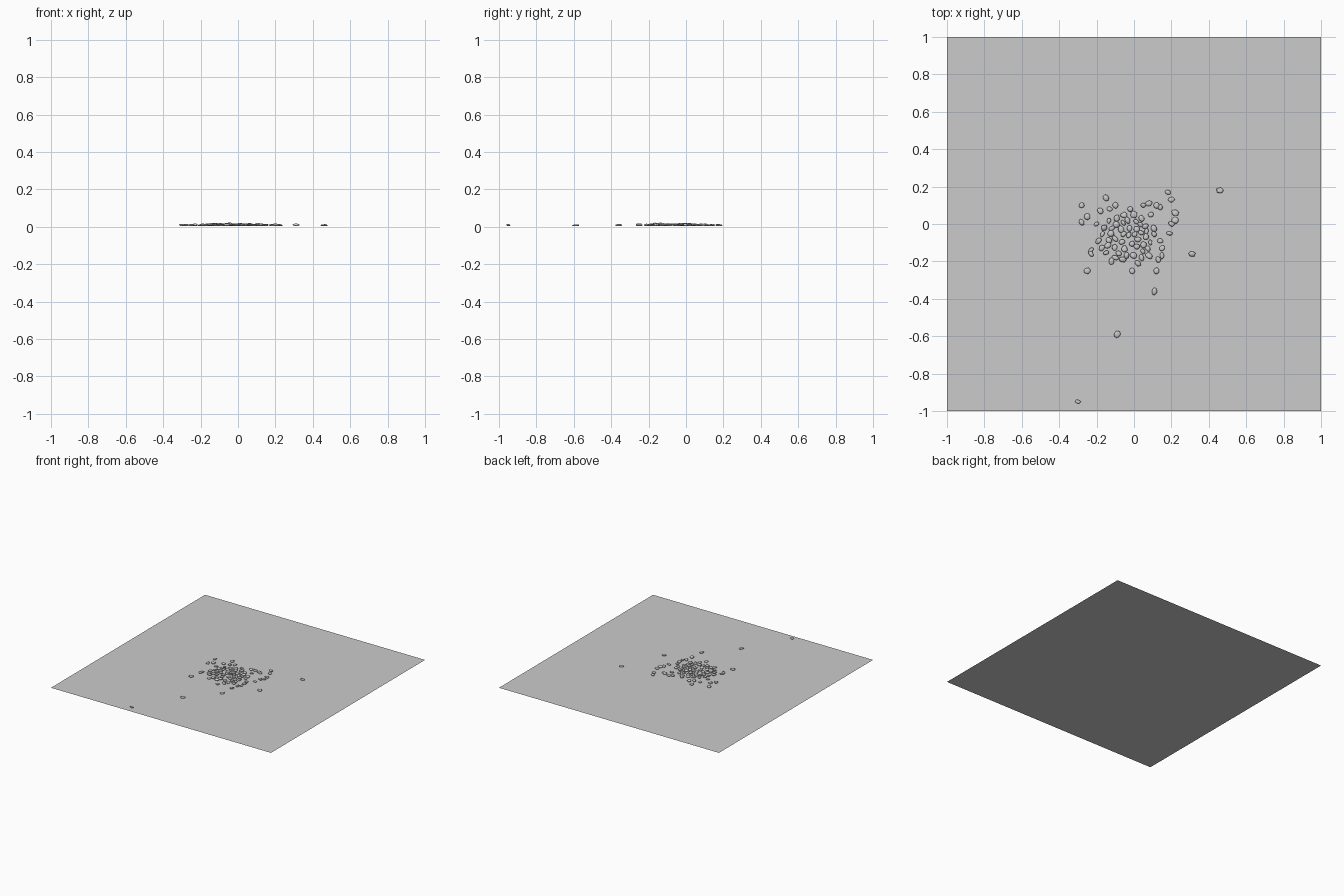
import bpy
import bmesh
import random
from math import pi, cos, sin
from mathutils import Vector, Matrix, noise

random.seed(7)

default_cube = bpy.data.objects.get("Cube")
if default_cube:
    bpy.data.objects.remove(default_cube, do_unlink=True)


def make_material(name, colour):
    material = bpy.data.materials.new(name)
    material.use_nodes = True
    material.diffuse_color = colour
    shader = material.node_tree.nodes["Principled BSDF"]
    shader.inputs["Base Color"].default_value = colour
    return material


def make_object(name, bm, material):
    mesh = bpy.data.meshes.new(name)
    bm.to_mesh(mesh)
    bm.free()
    mesh.materials.append(material)
    obj = bpy.data.objects.new(name, mesh)
    bpy.context.collection.objects.link(obj)
    return obj


def add_pebble(name, x, y, material, lift):
    """A flattened, slightly lumpy chip of stone lying on the ground."""
    bm = bmesh.new()
    bmesh.ops.create_icosphere(bm, subdivisions=2, radius=1)
    offset = Vector([random.uniform(-50, 50) for axis in "xyz"])
    for vert in bm.verts:
        vert.co *= 1 + 0.28 * noise.noise(vert.co * 1.1 + offset)
    length = random.uniform(0.015, 0.02)
    width = length * random.uniform(0.65, 0.95)
    height = random.uniform(0.005, 0.0075)
    turn = Matrix.Rotation(random.uniform(0, 2 * pi), 4, "Z")
    tilt = Matrix.Rotation(random.uniform(-0.2, 0.2), 4, "X")
    size = Matrix.Diagonal((length, width, height, 1))
    bmesh.ops.transform(bm, matrix=turn @ tilt @ size, verts=bm.verts)
    lowest = min(vert.co.z for vert in bm.verts)
    bmesh.ops.translate(bm, vec=(x, y, lift - lowest), verts=bm.verts)
    for face in bm.faces:
        face.smooth = True
    return make_object(name, bm, material)


ground_grey = make_material("ground grey", (0.6, 0.6, 0.6, 1))
stone_grey = make_material("stone grey", (0.6, 0.6, 0.6, 1))

# Flat square ground sheet
sheet = bmesh.new()
bmesh.ops.create_grid(sheet, x_segments=1, y_segments=1, size=1)
make_object("ground", sheet, ground_grey)

# Stray pebbles and the rim of the pile, in hundredths
placed = [
    (46, 18), (31, -16), (11, -36), (12, -25), (-9, -59), (-30, -95),
    (-25, -25), (-1, -25), (-28, 10), (-28, 1), (-25, 4), (18, 17),
    (-15, 14), (20, 13), (8, 11), (12, 10), (14, 9), (22, 6),
    (22, 2), (19, -5), (20, 0), (15, -17), (13, -19), (-23, -14),
    (-23, -16), (-12, -20), (-6, -19), (2, -21), (4, -18), (8, -17),
    (14, -9), (15, -13), (-18, 7), (-13, 8), (-10, 10), (-20, 0),
    (5, 10), (-2, 8), (0, 5), (4, 3), (9, 5), (-19, -9), (-16, -2),
]
spots = [Vector((x / 100, y / 100)) for x, y in placed]

# Heart of the pile, scattered without overlap
rim_count = len(spots)
for attempt in range(2000):
    if len(spots) == rim_count + 42:
        break
    angle = random.uniform(0, 2 * pi)
    reach = random.random() ** 0.5
    spot = Vector((-0.04 + 0.16 * reach * cos(angle),
                   -0.07 + 0.12 * reach * sin(angle)))
    if all((spot - other).length > 0.027 for other in spots):
        spots.append(spot)

for index, spot in enumerate(spots):
    lift = 0.003 if index < rim_count else random.uniform(0.003, 0.008)
    add_pebble(f"pebble_{index + 1}", spot.x, spot.y, stone_grey, lift)
